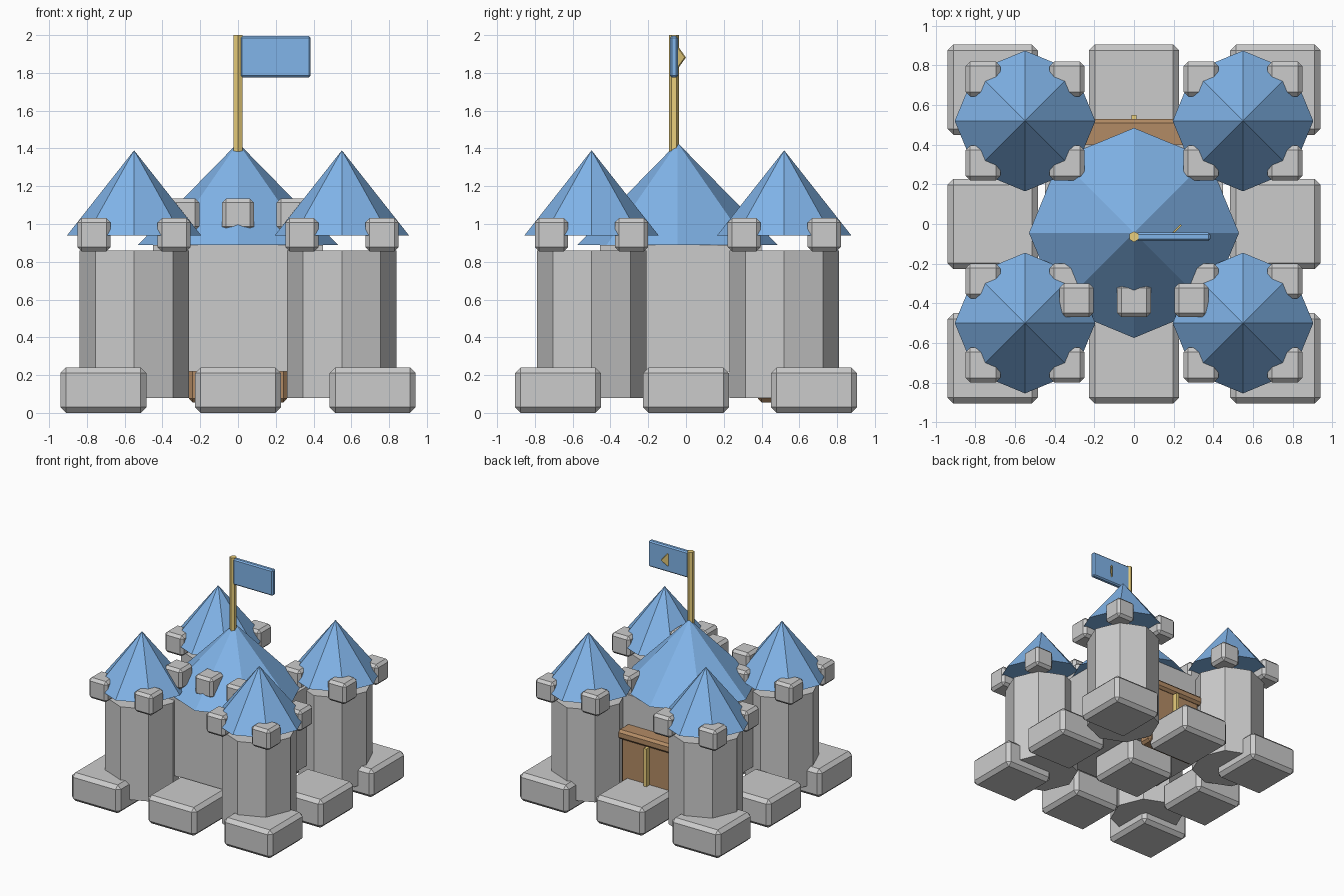
import bpy
from math import radians
from mathutils import Matrix

if "Cube" in bpy.data.objects:
    bpy.data.objects.remove(bpy.data.objects["Cube"])


def material(name, rgb):
    m = bpy.data.materials.new(name)
    m.diffuse_color = (*rgb, 1)
    m.use_nodes = True
    m.node_tree.nodes["Principled BSDF"].inputs["Base Color"].default_value = m.diffuse_color
    return m


BLUE = material("roof_blue", (0.22, 0.46, 0.82))
BROWN = material("door_brown", (0.45, 0.26, 0.13))
GOLD = material("gold", (0.82, 0.62, 0.2))


def finish(ob, name, mat, bevel=0):
    ob.name = name
    if mat:
        ob.data.materials.append(mat)
    if bevel:
        b = ob.modifiers.new("bevel", 'BEVEL')
        b.width, b.segments = bevel, 1
    return ob


def box(name, x, y, z, mat=None, bevel=0):
    """Box from (min, max) ranges on each axis."""
    bpy.ops.mesh.primitive_cube_add(size=1)
    ob = bpy.context.object
    size = [b - a for a, b in (x, y, z)]
    mid = [(a + b) / 2 for a, b in (x, y, z)]
    ob.data.transform(Matrix.Diagonal((*size, 1)))
    ob.location = mid
    return finish(ob, name, mat, bevel)


def cube(name, x, y, z, s, bevel):
    h = s / 2
    return box(name, (x - h, x + h), (y - h, y + h), (z - h, z + h), None, bevel)


def prism(name, x, y, z0, z1, r0, r1, mat=None, sides=8):
    """Straight or tapered column with a corner on the y axis."""
    bpy.ops.mesh.primitive_cone_add(vertices=sides, radius1=r0, radius2=r1,
                                    depth=z1 - z0, location=(x, y, (z0 + z1) / 2))
    return finish(bpy.context.object, name, mat)


# Foundation: 3 x 3 grid of chamfered blocks
for i in (-1, 0, 1):
    for j in (-1, 0, 1):
        x, y, h = i * 0.713, j * 0.678, 0.228
        box("foundation_block", (x - h, x + h), (y - h, y + h), (0, 0.24), None, 0.03)

# Corner towers with merlons and pointed roofs
for x in (-0.55, 0.55):
    for y in (-0.5, 0.52):
        prism("tower_wall", x, y, 0.08, 0.86, 0.29, 0.29)
        prism("tower_roof", x, y, 0.94, 1.39, 0.355, 0, BLUE)
        for dx in (-0.212, 0.212):
            for dy in (-0.212, 0.212):
                cube("tower_merlon", x + dx, y + dy, 0.943, 0.175, 0.022)

# Central keep with roof and front merlons
box("keep_wall", (-0.45, 0.45), (-0.455, 0.40), (0.22, 0.89))
prism("keep_roof", 0, -0.045, 0.89, 1.43, 0.53, 0, BLUE)
for x in (-0.29, 0, 0.29):
    cube("keep_merlon", x, -0.385, 1.05, 0.17, 0.022)

# Gate at the back
box("gate_door", (-0.26, 0.26), (0.38, 0.505), (0.055, 0.60), BROWN, 0.02)
box("gate_lintel", (-0.28, 0.28), (0.38, 0.53), (0.56, 0.64), BROWN, 0.02)
box("gate_strip", (-0.013, 0.013), (0.49, 0.55), (0.12, 0.56), GOLD)

# Flag pole, flag and diamond emblem
prism("flag_pole", 0, -0.064, 1.36, 2.0, 0.027, 0.027, GOLD, 6)
box("flag", (0.01, 0.385), (-0.085, -0.043), (1.775, 1.995), BLUE, 0.01)
emblem = box("flag_emblem", (-0.038, 0.038), (-0.005, 0.005), (-0.038, 0.038), GOLD)
emblem.data.transform(Matrix.Rotation(radians(45), 4, 'Z') @ Matrix.Rotation(radians(45), 4, 'Y'))
emblem.location = (0.2, -0.042, 1.882)
